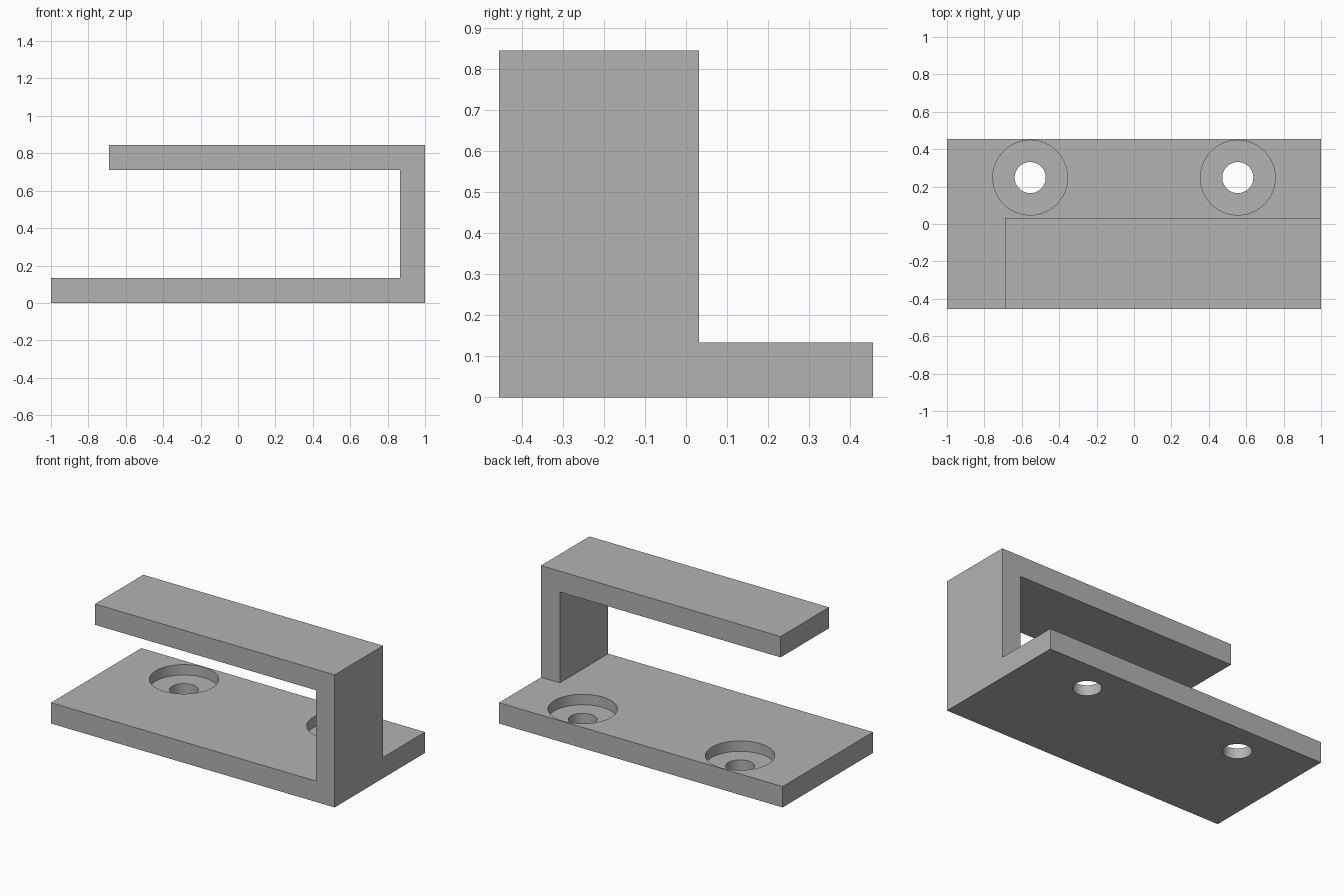
import bpy, bmesh

cube = bpy.data.objects.get("Cube")
if cube:
    bpy.data.objects.remove(cube, do_unlink=True)

THICK = 0.133
HEIGHT = 0.845
FRONT, BACK, ARM_BACK = -0.455, 0.455, 0.032
ARM_END = -0.69

grey = bpy.data.materials.new("plain grey")
grey.use_nodes = True
colour = (0.45, 0.45, 0.45, 1)
grey.diffuse_color = colour
grey.node_tree.nodes["Principled BSDF"].inputs["Base Color"].default_value = colour


def extrude_profile(name, points, y0, y1):
    """Solid made by sweeping an x-z outline along y."""
    bm = bmesh.new()
    face = bm.faces.new([bm.verts.new((x, y0, z)) for x, z in points])
    moved = bmesh.ops.extrude_face_region(bm, geom=[face])["geom"]
    bmesh.ops.translate(bm, vec=(0, y1 - y0, 0),
                        verts=[v for v in moved if isinstance(v, bmesh.types.BMVert)])
    bmesh.ops.recalc_face_normals(bm, faces=bm.faces)
    mesh = bpy.data.meshes.new(name)
    bm.to_mesh(mesh)
    bm.free()
    mesh.materials.append(grey)
    obj = bpy.data.objects.new(name, mesh)
    bpy.context.collection.objects.link(obj)
    return obj


def combine(target, tool, operation):
    """Apply a boolean and discard the tool."""
    bpy.context.view_layer.objects.active = target
    mod = target.modifiers.new("boolean", "BOOLEAN")
    mod.operation, mod.solver, mod.object = operation, "EXACT", tool
    bpy.ops.object.modifier_apply(modifier=mod.name)
    bpy.data.objects.remove(tool, do_unlink=True)


def cut_bore(target, x, radius, z0, z1):
    bpy.ops.mesh.primitive_cylinder_add(vertices=64, radius=radius, depth=z1 - z0,
                                        location=(x, 0.248, (z0 + z1) / 2))
    cutter = bpy.context.object
    cutter.hide_render = True
    cutter.data.materials.append(grey)
    combine(target, cutter, "DIFFERENCE")


# Mounting plate with two counterbored screw holes
plate = [(-1, 0), (1, 0), (1, THICK), (-1, THICK)]
bracket = extrude_profile("hook_bracket", plate, FRONT, BACK)
for x in (-0.555, 0.555):
    cut_bore(bracket, x, 0.083, -0.1, 0.3)
    cut_bore(bracket, x, 0.2, THICK / 2, 0.3)

# Upright and overhanging arm, fused to the plate
inner = 1 - THICK
hook = [(1, 0), (1, HEIGHT), (ARM_END, HEIGHT), (ARM_END, HEIGHT - THICK),
        (inner, HEIGHT - THICK), (inner, 0)]
combine(bracket, extrude_profile("upright_and_arm", hook, FRONT, ARM_BACK), "UNION")

# Flat faces with smooth bore walls
bpy.ops.object.select_all(action="DESELECT")
bracket.select_set(True)
bpy.context.view_layer.objects.active = bracket
bpy.ops.object.shade_smooth_by_angle(angle=0.5)
